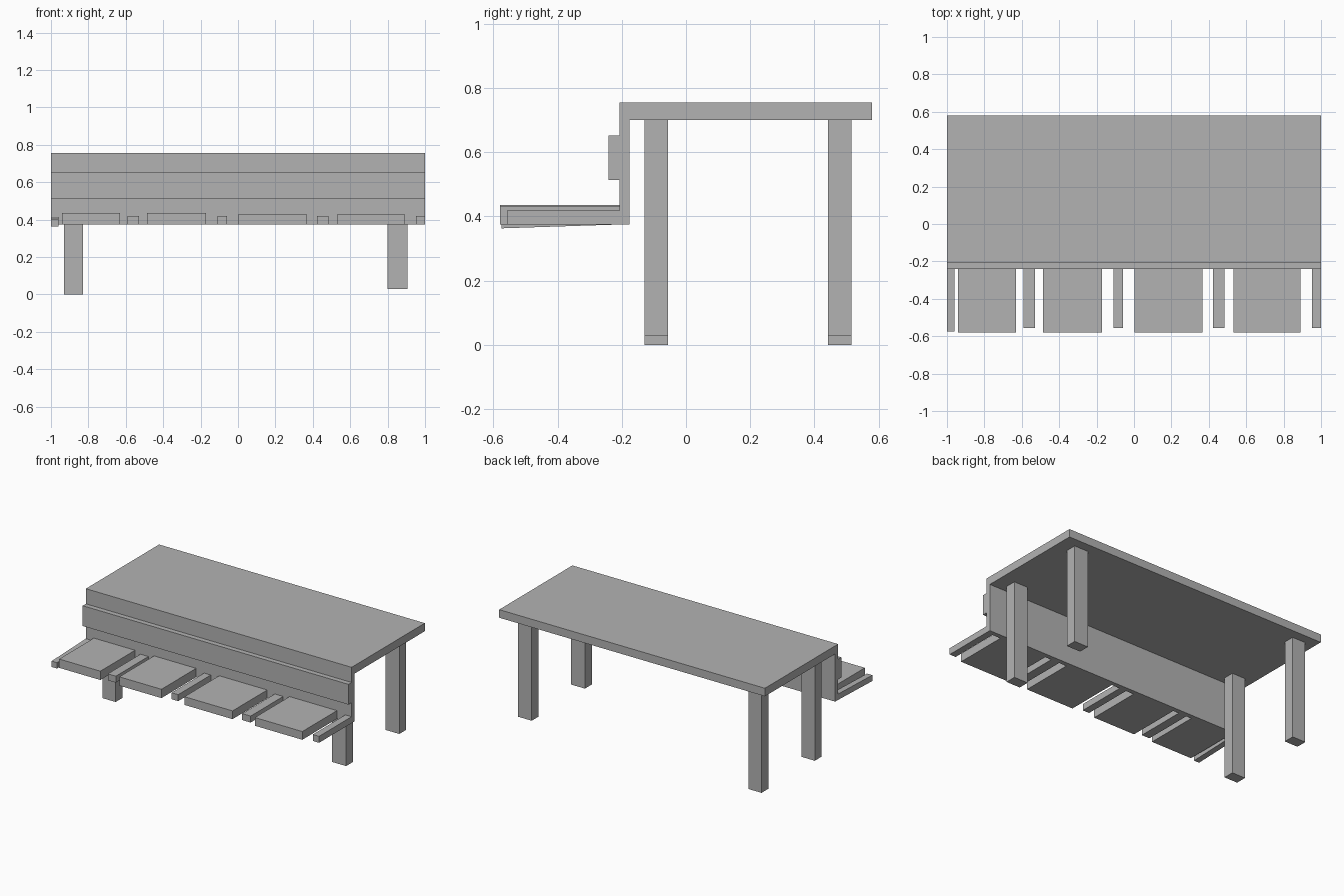
import bpy

cube = bpy.data.objects.get("Cube")
if cube:
    bpy.data.objects.remove(cube, do_unlink=True)

grey = bpy.data.materials.new("plain_grey")
grey.use_nodes = True
colour = (0.45, 0.45, 0.45, 1)
grey.diffuse_color = colour
grey.node_tree.nodes["Principled BSDF"].inputs["Base Color"].default_value = colour


def box(name, x, y, z, front_drop=0):
    """Box from (min, max) ranges; front_drop lowers its front end."""
    bpy.ops.mesh.primitive_cube_add(size=1)
    obj = bpy.context.object
    obj.name = name
    for v in obj.data.vertices:
        front = v.co.y < 0
        v.co = [r[1] if c > 0 else r[0] for c, r in zip(v.co, (x, y, z))]
        if front:
            v.co.z -= front_drop
    obj.data.materials.append(grey)
    return obj


# Table top, front panel and the rail across the panel
panel_front = -0.207
full = (-1, 1)
box("table_top", full, (panel_front, 0.58), (0.70, 0.755))
box("front_panel", full, (panel_front, -0.176), (0.375, 0.70))
box("front_rail", full, (-0.241, panel_front), (0.514, 0.652))

# Legs: the two ends stand at slightly different heights
for side, x, foot in (("right", (-0.93, -0.83), 0.0), ("left", (0.80, 0.905), 0.028)):
    box("front_leg_" + side, x, (-0.13, -0.056), (foot, 0.70))
    box("back_leg_" + side, x, (0.442, 0.516), (foot, 0.70))

# Flat seats
seats = ((-0.94, -0.63), (-0.487, -0.17), (0.003, 0.365), (0.533, 0.89))
for i, x in enumerate(seats):
    box(f"seat_{i + 1}", x, (-0.58, panel_front), (0.375, 0.435 if i < 2 else 0.431))

# Narrow dividers between the seats, the first one sagging at its front
box("divider_1", (-1, -0.96), (-0.575, panel_front), (0.375, 0.415), 0.012)
dividers = ((-0.59, -0.53), (-0.11, -0.06), (0.422, 0.485), (0.953, 1))
for i, x in enumerate(dividers):
    box(f"divider_{i + 2}", x, (-0.557, panel_front), (0.375, 0.419))
